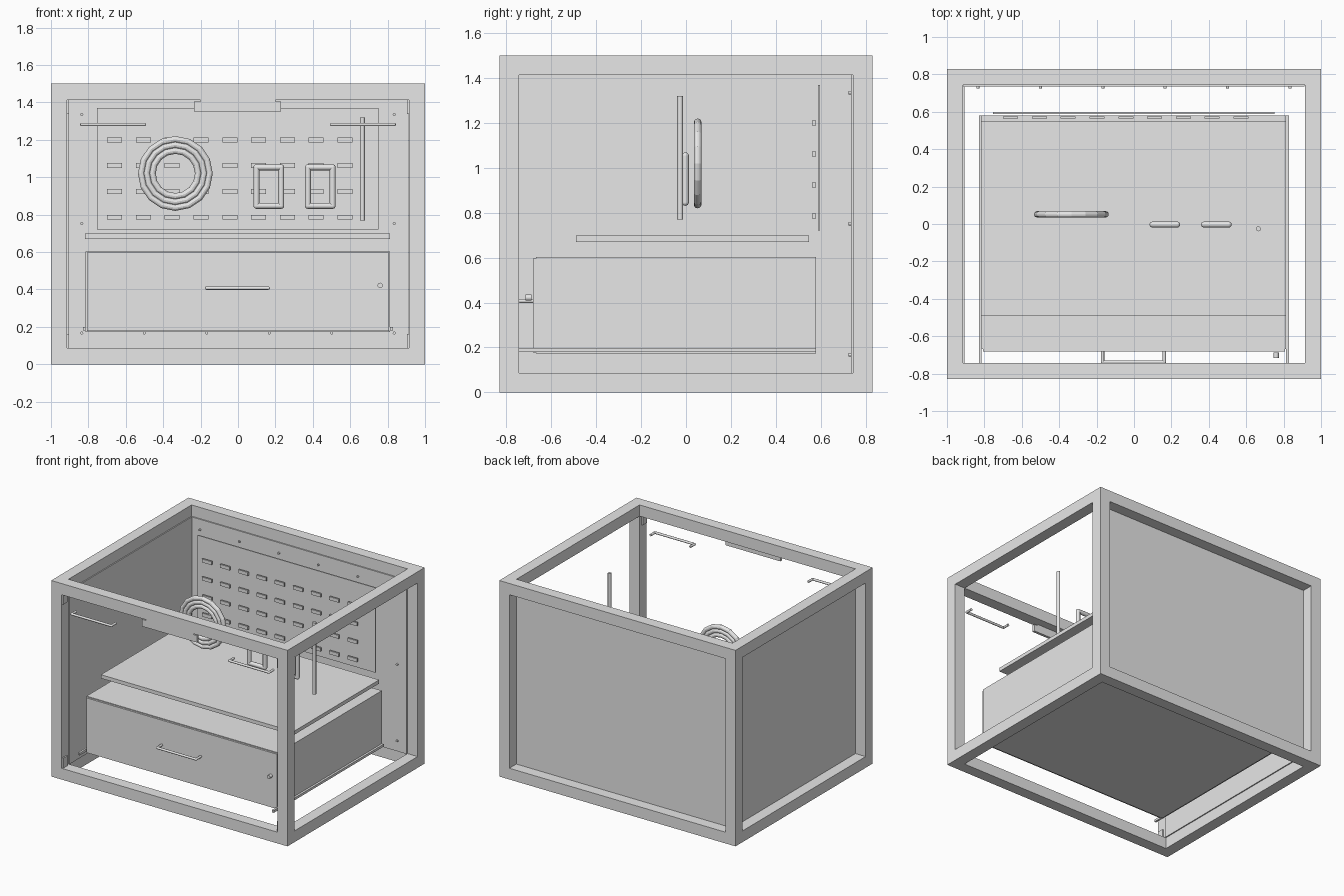
import bpy, bmesh
from mathutils import Matrix, Vector

old = bpy.data.objects.get("Cube")
if old:
    bpy.data.objects.remove(old, do_unlink=True)

grey = bpy.data.materials.new("light_grey")
grey.use_nodes = True
grey.diffuse_color = (0.8, 0.8, 0.8, 1)
grey.node_tree.nodes["Principled BSDF"].inputs["Base Color"].default_value = (0.8, 0.8, 0.8, 1)


def finish(name, bm):
    mesh = bpy.data.meshes.new(name)
    bm.to_mesh(mesh)
    bm.free()
    mesh.materials.append(grey)
    obj = bpy.data.objects.new(name, mesh)
    bpy.context.collection.objects.link(obj)
    return obj


def add_box(bm, x, y, z):
    """Box from (min, max) pairs."""
    centre = Vector([sum(p) / 2 for p in (x, y, z)])
    size = [p[1] - p[0] for p in (x, y, z)]
    bmesh.ops.create_cube(bm, size=1, matrix=Matrix.Translation(centre) @ Matrix.Diagonal((*size, 1)))


def box(name, x, y, z):
    bm = bmesh.new()
    add_box(bm, x, y, z)
    return finish(name, bm)


def add_rod(bm, a, b, r, sides=12):
    a, b = Vector(a), Vector(b)
    turn = (b - a).to_track_quat('Z', 'Y').to_matrix().to_4x4()
    bmesh.ops.create_cone(bm, cap_ends=True, segments=sides, radius1=r, radius2=r,
                          depth=(b - a).length, matrix=Matrix.Translation((a + b) / 2) @ turn)


def smooth(obj):
    bpy.ops.object.select_all(action='DESELECT')
    obj.select_set(True)
    bpy.context.view_layer.objects.active = obj
    bpy.ops.object.shade_smooth_by_angle(angle=0.7)


def tube(name, points, r, closed=False):
    """Round bar through points with ball joints at the bends."""
    bm = bmesh.new()
    path = points + points[:1] if closed else points
    for a, b in zip(path, path[1:]):
        add_rod(bm, a, b, r)
    for p in (points if closed else points[1:-1]):
        bmesh.ops.create_uvsphere(bm, u_segments=12, v_segments=8, radius=r,
                                  matrix=Matrix.Translation(p))
    smooth(finish(name, bm))


# Open square-tube frame: a block with a through cut along each axis
W, D, H, T = 1.0, 0.83, 1.5, 0.086
frame = box("frame", (-W, W), (-D, D), (0, H))
for axis in range(3):
    spans = [(-W + T, W - T), (-D + T, D - T), (T, H - T)]
    spans[axis] = (-3, 3)
    cutter = box("frame_cutter", *spans)
    cutter.hide_render = True
    mod = frame.modifiers.new("opening", 'BOOLEAN')
    mod.operation, mod.solver, mod.object = 'DIFFERENCE', 'EXACT', cutter
    bpy.context.view_layer.objects.active = frame
    bpy.ops.object.modifier_apply(modifier=mod.name)
    bpy.data.objects.remove(cutter, do_unlink=True)

# Panels
box("back_panel", (-0.912, 0.912), (0.735, 0.746), (T, H - T))
box("side_panel", (-0.914, -0.906), (-0.745, 0.735), (T, H - T))

# Screws around the back panel
bm = bmesh.new()
for i in range(6):
    x = -0.835 + i * 0.334
    for z in (0.167, 0.752, 1.335):
        if z != 0.752 or i in (0, 5):
            add_rod(bm, (x, 0.725, z), (x, 0.737, z), 0.008)
finish("panel_screws", bm)

# Hinge plates on the front posts
bm = bmesh.new()
for x in ((-0.915, -0.904), (0.904, 0.915)):
    for z in ((T, 0.162), (1.338, H - T)):
        add_box(bm, x, (-0.82, -0.77), z)
finish("hinge_plates", bm)

# Catch plate below the front top rail
box("catch_plate", (-0.235, 0.23), (-0.825, -0.805), (1.352, 1.405))
box("catch_mount", (-0.2, 0.2), (-0.825, -0.805), (1.405, H - T))

# Slotted tool board
box("tool_board", (-0.755, 0.75), (0.589, 0.598), (0.72, 1.37))
bm = bmesh.new()
for row in range(4):
    z = 0.786 + row * 0.138
    for col in range(9):
        x = -0.66 + col * 0.154
        add_box(bm, (x - 0.04, x + 0.04), (0.563, 0.576), (z - 0.013, z + 0.013))
finish("board_slots", bm)

# Shelf and drawer
box("shelf", (-0.818, 0.812), (-0.49, 0.548), (0.67, 0.698))
box("drawer_body", (-0.815, 0.812), (-0.668, 0.58), (0.172, 0.603))
box("drawer_front", (-0.806, 0.806), (-0.682, -0.668), (0.178, 0.597))
for side, x in (("left", (0.812, 0.828)), ("right", (-0.83, -0.815))):
    box(side + "_drawer_rail", x, (-0.75, 0.58), (0.18, 0.198))


# Pull handles
def handle(name, x0, x1, front, back, z):
    tube(name, [(x0, back, z), (x0, front, z), (x1, front, z), (x1, back, z)], 0.009)


handle("drawer_handle", -0.168, 0.162, -0.738, -0.68, 0.407)
handle("right_door_handle", -0.835, -0.5, -0.817, -0.765, 1.282)
handle("left_door_handle", 0.5, 0.835, -0.817, -0.765, 1.282)

# Lock knob
bm = bmesh.new()
add_rod(bm, (0.76, -0.716, 0.422), (0.76, -0.688, 0.422), 0.014, 16)
smooth(finish("lock_knob", bm))

# Coiled hose: three nested rings
for i, radius in enumerate((0.183, 0.153, 0.122)):
    bpy.ops.mesh.primitive_torus_add(major_segments=16, minor_segments=12, major_radius=radius,
                                     minor_radius=0.017, location=(-0.335, 0.052, 1.02),
                                     rotation=(1.5708, 0, 0))
    ring = bpy.context.object
    ring.name = "hose_coil_%d" % (i + 1)
    ring.data.materials.append(grey)

# Hanging loop frames
for i, x in enumerate((0.165, 0.44)):
    corners = [(x + sx * 0.066, -0.003, 0.95 + sz * 0.103)
               for sx, sz in ((-1, -1), (1, -1), (1, 1), (-1, 1))]
    tube("loop_frame_%d" % (i + 1), corners, 0.016, closed=True)

# Upright rod
tube("upright_rod", [(0.665, -0.026, 0.77), (0.665, -0.026, 1.32)], 0.013)
